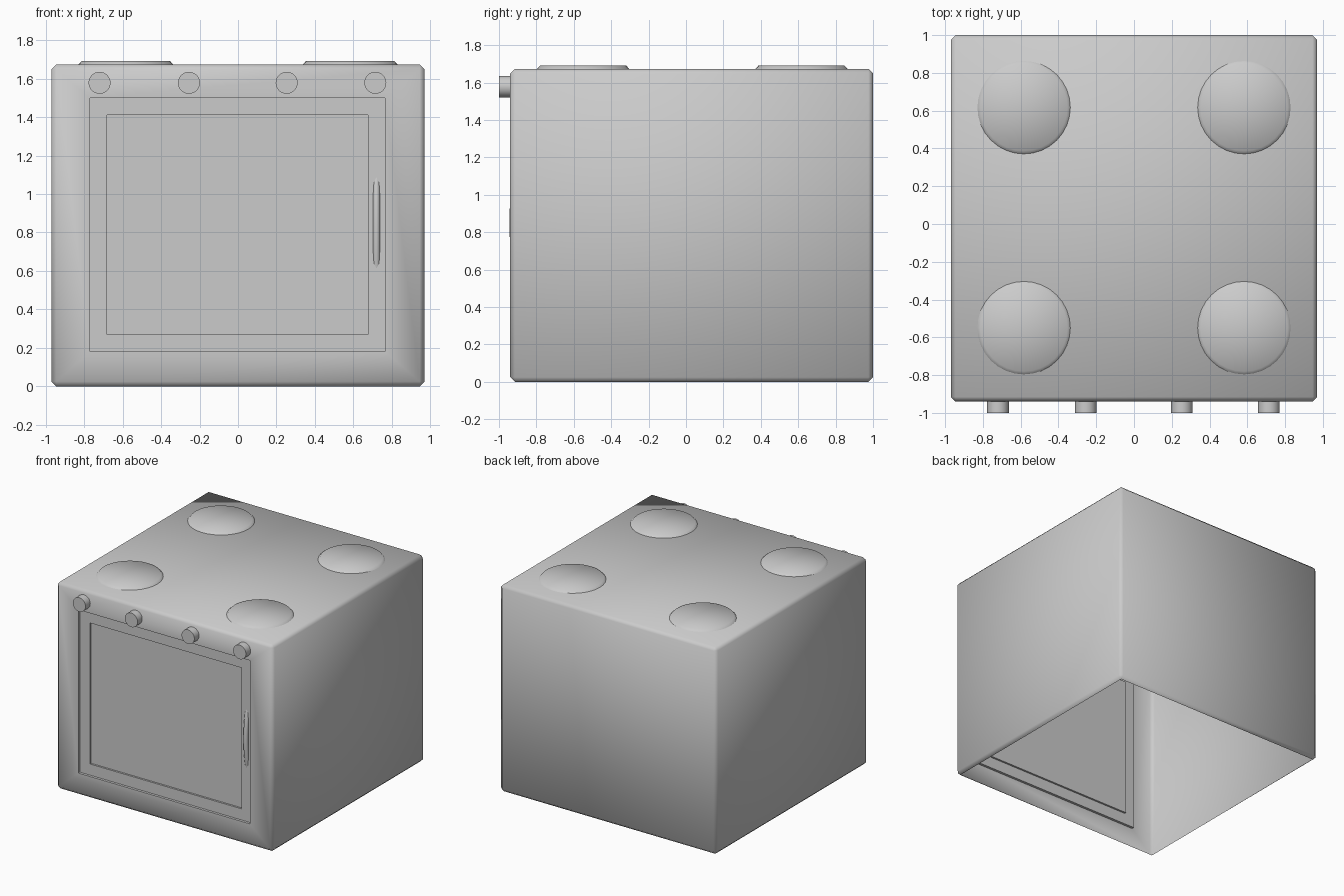
import bpy, bmesh, math
from mathutils import Matrix, Vector

if "Cube" in bpy.data.objects:
    bpy.data.objects.remove(bpy.data.objects["Cube"])


def make_object(name, bm, angle=50):
    mesh = bpy.data.meshes.new(name)
    bm.to_mesh(mesh)
    bm.free()
    ob = bpy.data.objects.new(name, mesh)
    bpy.context.collection.objects.link(ob)
    bpy.ops.object.select_all(action='DESELECT')
    ob.select_set(True)
    bpy.context.view_layer.objects.active = ob
    bpy.ops.object.shade_smooth_by_angle(angle=math.radians(angle))
    return ob


def disc(name, r_base, r_top, height, matrix, angle):
    bm = bmesh.new()
    bmesh.ops.create_cone(bm, cap_ends=True, cap_tris=True, segments=32,
                          radius1=r_base, radius2=r_top, depth=height, matrix=matrix)
    return make_object(name, bm, angle)


FRONT = -0.94

# Body: bevelled shell, open underneath
bm = bmesh.new()
bmesh.ops.create_cube(bm, size=1, matrix=Matrix.Translation((0, 0.03, 0.837))
                      @ Matrix.Diagonal((1.94, 1.94, 1.674, 1)))
bmesh.ops.bevel(bm, geom=bm.edges[:], offset=0.025, segments=1, affect='EDGES')
bm.normal_update()
bottom = [f for f in bm.faces if f.normal.z < -0.99]
bmesh.ops.delete(bm, geom=bottom, context='FACES')


# Oven door: opening in the front, stepped back, with a second recessed window
def frame(face, x0, x1, z0, z1, y):
    bmesh.ops.inset_region(bm, faces=[face], thickness=0.05)
    c = face.calc_center_median()
    for v in face.verts:
        v.co = Vector((x1 if v.co.x > c.x else x0, y, z1 if v.co.z > c.z else z0))


def push_back(face, depth):
    bmesh.ops.inset_region(bm, faces=[face], thickness=0.0001)
    for v in face.verts:
        v.co.y += depth


door = min(bm.faces, key=lambda f: f.normal.y)
frame(door, -0.77, 0.765, 0.18, 1.50, FRONT)
push_back(door, 0.02)
frame(door, -0.68, 0.675, 0.27, 1.41, FRONT + 0.02)
push_back(door, 0.015)
make_object("oven_body", bm)

# Burners on the hob
for x in (-0.583, 0.583):
    for y in (-0.55, 0.617):
        disc("burner", 0.247, 0.230, 0.018, Matrix.Translation((x, y, 1.682)), 60)

# Control knobs
for x in (-0.72, -0.255, 0.253, 0.714):
    m = Matrix.Translation((x, FRONT - 0.025, 1.578)) @ Matrix.Rotation(math.pi / 2, 4, 'X')
    disc("control_knob", 0.057, 0.057, 0.07, m, 30)

# Door handle: shallow bowed bar
cu = bpy.data.curves.new("door_handle", 'CURVE')
cu.dimensions = '3D'
cu.bevel_depth = 0.019
cu.bevel_resolution = 2
cu.use_fill_caps = True
n = 13
sp = cu.splines.new('POLY')
sp.points.add(n - 1)
for i, p in enumerate(sp.points):
    t = 2 * i / (n - 1) - 1
    p.co = (0.72, -0.926 + 0.028 * t * t, 0.85 + 0.25 * t, 1)
bpy.context.collection.objects.link(bpy.data.objects.new("door_handle", cu))
